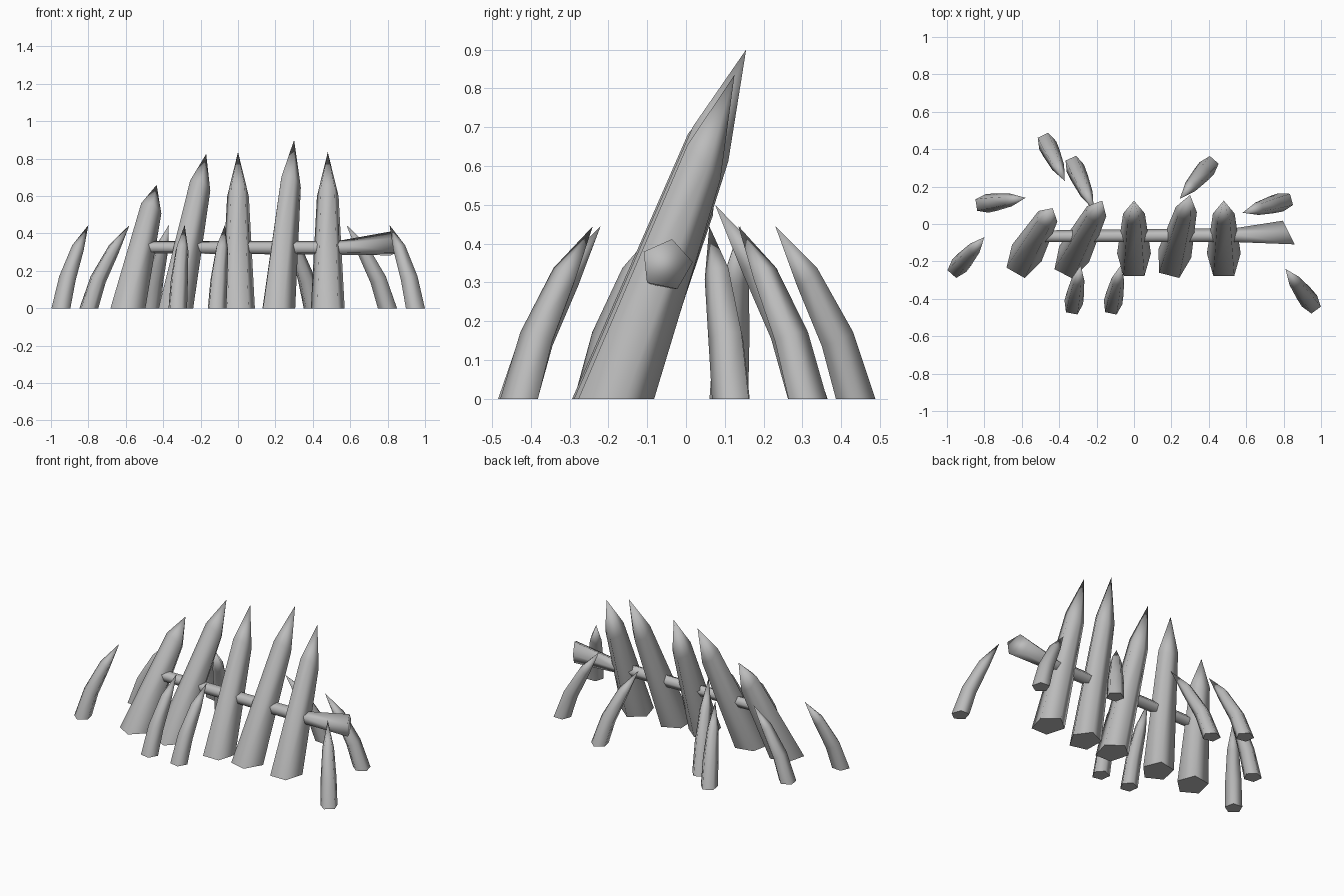
import bpy, bmesh, math
from mathutils import Vector

cube = bpy.data.objects.get("Cube")
if cube:
    bpy.data.objects.remove(cube, do_unlink=True)

SIDES = 5

# One weathered grey for the whole barricade
grey = bpy.data.materials.new("weathered_grey")
grey.use_nodes = True
grey.diffuse_color = (0.5, 0.5, 0.5, 1)
bsdf = grey.node_tree.nodes["Principled BSDF"]
bsdf.inputs["Base Color"].default_value = (0.5, 0.5, 0.5, 1)
bsdf.inputs["Roughness"].default_value = 0.8


def loft(name, rings, tip=None, smooth_end=False):
    """Skin a list of rings, cap the start, and close with a tip or a cap."""
    bm = bmesh.new()
    loops = [[bm.verts.new(p) for p in ring] for ring in rings]
    for a, b in zip(loops, loops[1:]):
        for i in range(SIDES):
            j = (i + 1) % SIDES
            bm.faces.new((a[i], a[j], b[j], b[i]))
    last = loops[-1]
    if tip is not None:
        point = bm.verts.new(tip)
        for i in range(SIDES):
            bm.faces.new((last[i], last[(i + 1) % SIDES], point))
    else:
        bm.faces.new(last)
    for f in bm.faces:
        f.smooth = True
    caps = [bm.faces.new(loops[0][::-1])]
    caps[0].smooth = False
    for e in caps[0].edges:
        e.smooth = False
    bmesh.ops.recalc_face_normals(bm, faces=bm.faces)
    mesh = bpy.data.meshes.new(name)
    bm.to_mesh(mesh)
    bm.free()
    mesh.materials.append(grey)
    obj = bpy.data.objects.new(name, mesh)
    bpy.context.collection.objects.link(obj)
    return obj


def spike(name, base, tip, sections):
    """Leaning spike; section = (run, rise, radius along lean, radius across, slope)."""
    base, tip = Vector((*base, 0)), Vector(tip)
    lean = Vector((tip.x - base.x, tip.y - base.y, 0))
    along = lean.normalized()
    across = Vector((-along.y, along.x, 0))
    rings = []
    for run, rise, r_along, r_across, slope in sections:
        centre = base + lean * run + Vector((0, 0, tip.z * rise))
        ring = []
        for i in range(SIDES):
            a = math.tau * i / SIDES
            u = r_along * math.cos(a)
            ring.append(centre + along * u + across * r_across * math.sin(a)
                        + Vector((0, 0, -slope * u)))
        rings.append(ring)
    loft(name, rings, tip)


# Large straight stakes: base, tip, position of the sharpened neck
stakes = [
    ((-0.59, -0.185), (-0.435, 0.085, 0.66), 0.79),
    ((-0.335, -0.19), (-0.17, 0.125, 0.825), 0.78),
    ((0.0, -0.19), (0.0, 0.125, 0.835), 0.735),
    ((0.21, -0.19), (0.30, 0.155, 0.90), 0.735),
    ((0.48, -0.19), (0.48, 0.125, 0.835), 0.735),
]
for n, (base, tip, neck) in enumerate(stakes, 1):
    spike(f"large_stake_{n}", base, tip,
          [(0, 0, 0.108, 0.095, 0), (neck, neck, 0.047, 0.061, 1.05)])

# Small curved spikes scattered around the stakes
small = [
    ((-0.945, -0.235), (-0.80, -0.07, 0.445)),
    ((-0.80, 0.108), (-0.58, 0.14, 0.445)),
    ((-0.468, 0.435), (-0.37, 0.23, 0.445)),
    ((-0.32, 0.312), (-0.215, 0.075, 0.50)),
    ((0.40, 0.31), (0.245, 0.135, 0.445)),
    ((0.80, 0.12), (0.58, 0.06, 0.445)),
    ((0.948, -0.425), (0.81, -0.24, 0.445)),
    ((-0.325, -0.435), (-0.285, -0.22, 0.445)),
    ((-0.115, -0.435), (-0.07, -0.22, 0.445)),
]
for n, (base, tip) in enumerate(small, 1):
    spike(f"small_spike_{n}", base, tip,
          [(0, 0, 0.054, 0.053, 0), (0.23, 0.35, 0.042, 0.049, 0.47),
           (0.61, 0.71, 0.026, 0.036, 1.0)])

# Cross rail threaded through the stakes, flaring to a slanted end
rail = []
for x, y, z, r, slant in [(-0.48, -0.068, 0.325, 0.034, 0),
                          (0.54, -0.062, 0.322, 0.040, 0),
                          (0.83, -0.05, 0.345, 0.068, -0.5)]:
    ring = []
    for i in range(SIDES):
        a = math.radians(6 + 72 * i)
        dy = r * math.cos(a)
        ring.append((x + slant * dy, y + dy, z + r * math.sin(a)))
    rail.append(ring)
loft("cross_rail", rail)
